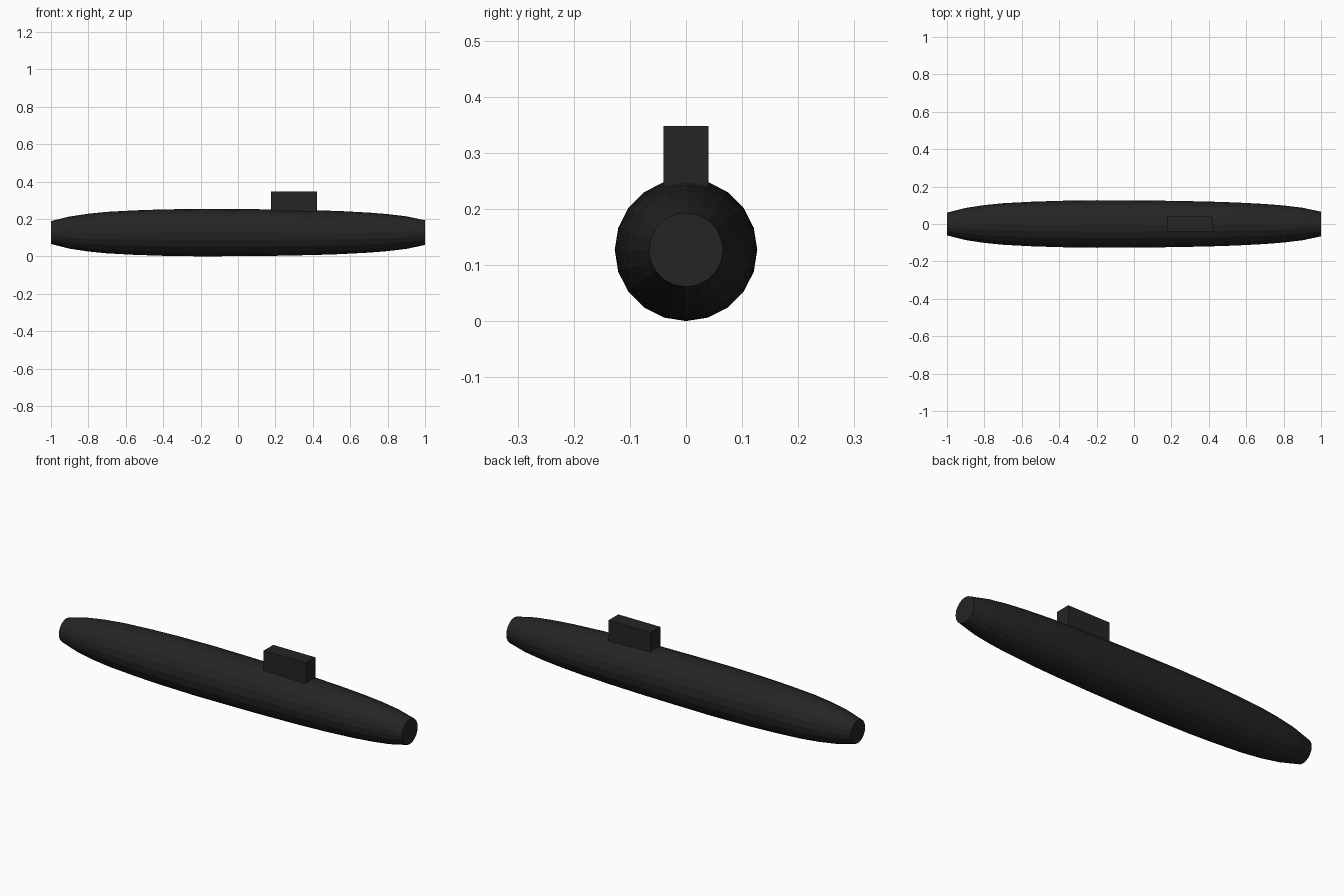
import bpy, bmesh, math

cube = bpy.data.objects.get("Cube")
if cube:
    bpy.data.objects.remove(cube, do_unlink=True)

paint = bpy.data.materials.new("matte_black")
paint.use_nodes = True
colour = (0.018, 0.018, 0.018, 1)
paint.diffuse_color = colour
bsdf = paint.node_tree.nodes["Principled BSDF"]
bsdf.inputs["Base Color"].default_value = colour
bsdf.inputs["Roughness"].default_value = 0.8

AXIS_Z = 0.127
SIDES = 20


def add_object(name, bm):
    bmesh.ops.recalc_face_normals(bm, faces=bm.faces)
    mesh = bpy.data.meshes.new(name)
    bm.to_mesh(mesh)
    bm.free()
    mesh.materials.append(paint)
    obj = bpy.data.objects.new(name, mesh)
    bpy.context.collection.objects.link(obj)
    return obj


# Hull: tapered rings along x with flat caps at both ends
profile = [(-1, 0.061), (-0.9, 0.086), (-0.8, 0.101), (-0.7, 0.111),
           (-0.55, 0.119), (-0.4, 0.124), (-0.2, 0.127), (0, 0.126),
           (0.2, 0.124), (0.4, 0.12), (0.55, 0.115), (0.7, 0.107),
           (0.8, 0.099), (0.9, 0.087), (1, 0.066)]
bm = bmesh.new()
rings = []
for x, r in profile:
    angles = [2 * math.pi * i / SIDES for i in range(SIDES)]
    rings.append([bm.verts.new((x, r * math.sin(a), AXIS_Z + r * math.cos(a)))
                  for a in angles])
for a, b in zip(rings, rings[1:]):
    for i in range(SIDES):
        j = (i + 1) % SIDES
        bm.faces.new((a[i], a[j], b[j], b[i]))
bm.faces.new(rings[0])
bm.faces.new(rings[-1])
add_object("hull", bm)

# Sail: plain block sunk into the upper hull
bm = bmesh.new()
bmesh.ops.create_cube(bm, size=1)
bmesh.ops.scale(bm, vec=(0.245, 0.08, 0.122), verts=bm.verts)
bmesh.ops.translate(bm, vec=(0.3, 0, 0.287), verts=bm.verts)
add_object("sail", bm)
